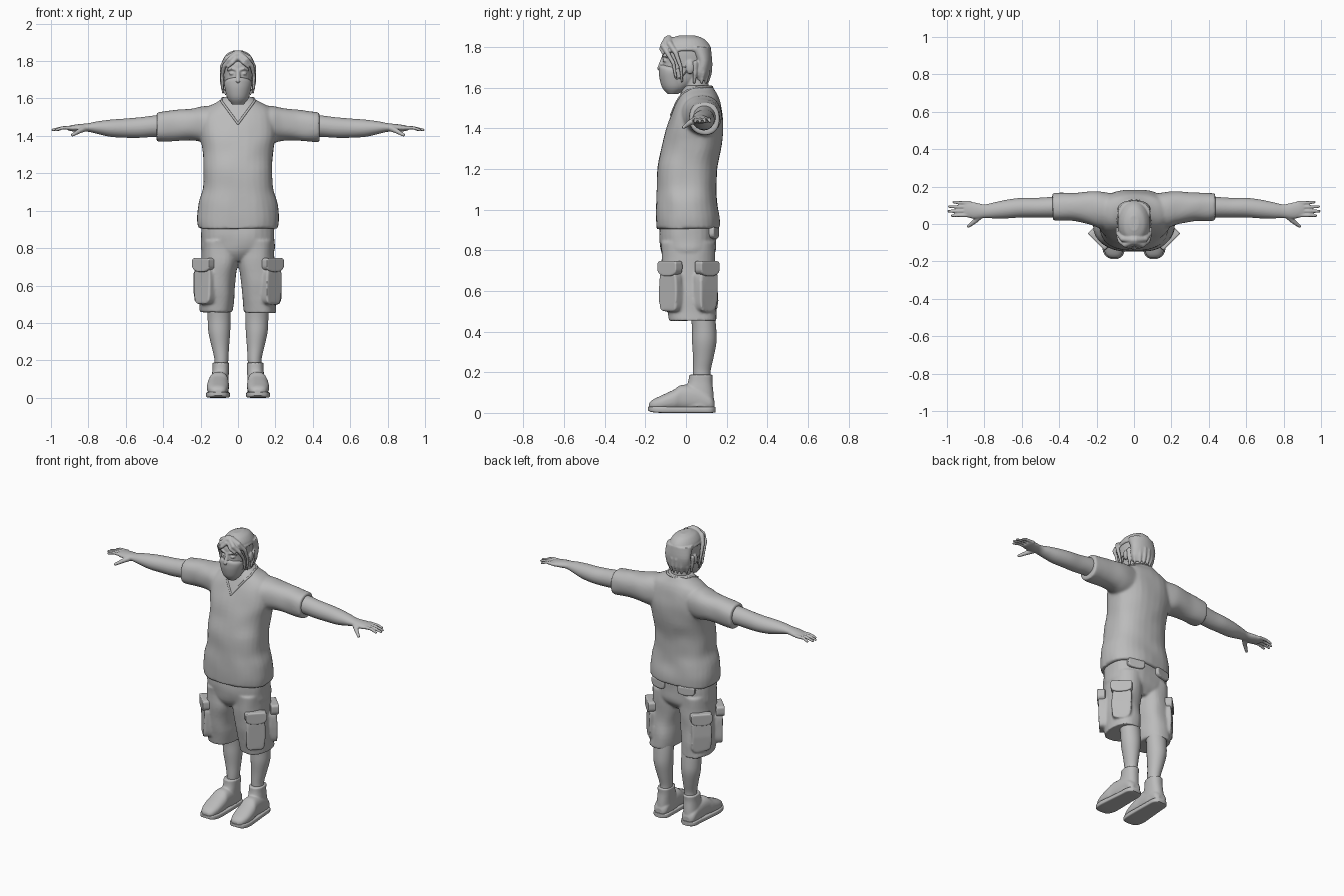
import bpy
import bmesh
import math
from mathutils import Matrix, Vector, noise

if "Cube" in bpy.data.objects:
    bpy.data.objects.remove(bpy.data.objects["Cube"], do_unlink=True)

GREY = (0.5, 0.5, 0.5, 1)
clay = bpy.data.materials.new("plain_grey")
clay.use_nodes = True
clay.diffuse_color = GREY
for node in clay.node_tree.nodes:
    if node.type == "BSDF_PRINCIPLED":
        node.inputs["Base Color"].default_value = GREY
        node.inputs["Roughness"].default_value = 0.8


def spline_rows(rows, steps=4):
    """Smoothly interpolate the section rows."""
    padded = [rows[0]] + list(rows) + [rows[-1]]
    result = []
    for p, q, r, s in zip(padded, padded[1:], padded[2:], padded[3:]):
        for k in range(steps):
            u = k / steps
            result.append([b + u / 2 * (c - a + u * (2 * a - 5 * b + 4 * c - d + u * (3 * (b - c) + d - a)))
                           for a, b, c, d in zip(p, q, r, s)])
    return result + [rows[-1]]


def loft(bm, axis, rows, power=2.0, sides=32):
    """Closed skin through sections given as position, low/high, low/high."""
    rings = []
    for t, a0, a1, b0, b1 in spline_rows(rows):
        ring = []
        for i in range(sides):
            angle = math.tau * i / sides
            c, s = math.cos(angle), math.sin(angle)
            a = (a0 + a1) / 2 + (a1 - a0) / 2 * math.copysign(abs(c) ** (2 / power), c)
            b = (b0 + b1) / 2 + (b1 - b0) / 2 * math.copysign(abs(s) ** (2 / power), s)
            ring.append(bm.verts.new({"x": (t, a, b), "y": (a, t, b), "z": (a, b, t)}[axis]))
        rings.append(ring)
    for low, high in zip(rings, rings[1:]):
        for i in range(sides):
            j = (i + 1) % sides
            bm.faces.new((low[i], low[j], high[j], high[i]))
    bm.faces.new(rings[0])
    bm.faces.new(rings[-1])


def ball(bm, centre, size):
    matrix = Matrix.Translation(centre) @ Matrix.Diagonal((*size, 1))
    bmesh.ops.create_uvsphere(bm, u_segments=16, v_segments=10, radius=1, matrix=matrix)


def strand(bm, points, r0, r1=None):
    """Round tapered tube through points."""
    r1 = r0 if r1 is None else r1
    points = [Vector(p) for p in points]
    radii = [r0 + (r1 - r0) * i / (len(points) - 1) for i in range(len(points))]
    for p, r in zip(points, radii):
        ball(bm, p, (r, r, r))
    for p, q, rp, rq in zip(points, points[1:], radii, radii[1:]):
        turn = (q - p).to_track_quat("Z", "Y").to_matrix().to_4x4()
        bmesh.ops.create_cone(bm, cap_ends=True, segments=12, radius1=rp, radius2=rq,
                              depth=(q - p).length, matrix=Matrix.Translation((p + q) / 2) @ turn)


def plate(bm, centre, normal, width, height, depth, flap=False):
    """Rounded patch facing along normal; a flap has a straight top."""
    out = Vector(normal).normalized()
    up = Vector((0, 0, 1))
    side = up.cross(out)
    loops = []
    for level in (-depth / 2, depth / 2):
        loop = []
        for i in range(32):
            c, s = math.cos(math.tau * i / 32), math.sin(math.tau * i / 32)
            power = 8 if flap and s > 0 else (2.6 if flap else 5)
            a = width / 2 * math.copysign(abs(c) ** (2 / power), c)
            b = height / 2 * math.copysign(abs(s) ** (2 / power), s)
            loop.append(bm.verts.new(Vector(centre) + side * a + up * b + out * level))
        loops.append(loop)
    for i in range(32):
        j = (i + 1) % 32
        bm.faces.new((loops[0][i], loops[0][j], loops[1][j], loops[1][i]))
    bm.faces.new(loops[0])
    bm.faces.new(loops[1])


def mirror(bm):
    copied = bmesh.ops.duplicate(bm, geom=bm.verts[:] + bm.edges[:] + bm.faces[:])["geom"]
    for v in copied:
        if isinstance(v, bmesh.types.BMVert):
            v.co.x = -v.co.x


def finish(bm, name, voxel=0, relax=0, flip=1, wrinkle=0):
    for v in bm.verts:
        v.co += noise.noise_vector(v.co * 9) * wrinkle
        v.co.x *= flip
    bmesh.ops.recalc_face_normals(bm, faces=bm.faces[:])
    mesh = bpy.data.meshes.new(name)
    bm.to_mesh(mesh)
    bm.free()
    mesh.materials.append(clay)
    obj = bpy.data.objects.new(name, mesh)
    bpy.context.collection.objects.link(obj)
    bpy.context.view_layer.objects.active = obj
    obj.select_set(True)
    bpy.ops.object.shade_smooth_by_angle(angle=math.radians(45))
    obj.select_set(False)
    if voxel:
        remesh = obj.modifiers.new("blend", "REMESH")
        remesh.mode = "VOXEL"
        remesh.voxel_size = voxel
        remesh.use_smooth_shade = True
        soften = obj.modifiers.new("soften", "SMOOTH")
        soften.iterations = relax
    return obj


# Shirt: sleeves mirrored, then the torso
bm = bmesh.new()
loft(bm, "x", [(.1, -.02, .16, 1.37, 1.56), (.18, -.02, .175, 1.365, 1.56), (.24, 0, .175, 1.375, 1.55),
               (.32, .015, .168, 1.375, 1.54), (.4, .015, .165, 1.37, 1.53), (.435, .02, .165, 1.37, 1.525)], 2.3)
mirror(bm)
loft(bm, "z", [(.905, -.215, .215, -.145, .165), (.96, -.22, .22, -.15, .165), (1.04, -.21, .21, -.15, .155),
               (1.12, -.19, .19, -.145, .15), (1.22, -.185, .185, -.14, .155), (1.32, -.19, .19, -.115, .175),
               (1.42, -.205, .205, -.09, .185), (1.5, -.2, .2, -.06, .175), (1.55, -.17, .17, -.035, .16),
               (1.585, -.11, .11, -.015, .14), (1.61, -.075, .075, 0, .125)], 2.4)
shirt = finish(bm, "shirt", .008, 6, wrinkle=.006)

# Collar band laid over the shirt front and round the neck
bpy.context.view_layer.update()
surface = shirt.evaluated_get(bpy.context.evaluated_depsgraph_get())
path = []
for i in range(-8, 9):
    x, z = .088 * i / 8, 1.465 + .12 * abs(i) / 8
    hit, spot, _, _ = surface.ray_cast(Vector((x, -1, z)), Vector((0, 1, 0)))
    if hit:
        path.append(spot)
for i in range(13):
    angle = math.pi * i / 12
    path.append((.082 * math.cos(angle), .06 + .068 * math.sin(angle), 1.603))
path.append(path[0])
bm = bmesh.new()
strand(bm, path, .006)
finish(bm, "collar")

# Shorts: legs with pocket bulges, then the hips
CORNERS = ((.18, -.075, -1), (.18, .1, 1))
bm = bmesh.new()
loft(bm, "z", [(.455, .032, .203, -.085, .15), (.55, .022, .203, -.1, .145), (.65, .012, .198, -.113, .14),
               (.74, 0, .195, -.12, .14), (.84, 0, .19, -.12, .14)], 2.4)
for x, y, way in CORNERS:
    plate(bm, (x, y, .6), (1, way, 0), .12, .2, .045)
mirror(bm)
loft(bm, "z", [(.73, -.1, .1, -.08, .1), (.78, -.19, .19, -.12, .14), (.85, -.197, .197, -.13, .148),
               (.94, -.197, .197, -.13, .15)], 2.4)
finish(bm, "shorts", .007, 5, wrinkle=.008)

bm = bmesh.new()
for x, y, way in CORNERS:
    plate(bm, (x + .004, y + .004 * way, .71), (1, way, 0), .13, .075, .05, flap=True)
plate(bm, (.1, .137, .885), (.25, 1, 0), .11, .06, .03, flap=True)
mirror(bm)
finish(bm, "pocket_flaps", .005, 3)

# Limbs and shoes, one side at a time
for side, flip in (("left", 1), ("right", -1)):
    bm = bmesh.new()
    loft(bm, "x", [(.36, .035, .15, 1.39, 1.515), (.44, .035, .145, 1.395, 1.51), (.52, .035, .14, 1.39, 1.5),
                   (.6, .035, .14, 1.39, 1.493), (.68, .03, .13, 1.395, 1.487), (.75, .03, .115, 1.41, 1.478),
                   (.8, .032, .105, 1.422, 1.468), (.85, .028, .115, 1.423, 1.463),
                   (.89, .035, .121, 1.425, 1.457), (.91, .045, .118, 1.43, 1.452)])
    for i, tip in enumerate((.972, .991, .988, .965)):
        y = .047 + .0225 * i
        strand(bm, [(.88, y, 1.443), (.935, y - .001, 1.444), (tip, y - .003 + .002 * i, 1.432)], .0105, .0075)
    strand(bm, [(.82, .045, 1.44), (.85, .015, 1.425), (.885, -.012, 1.405)], .017, .009)
    finish(bm, side + "_arm", .0045, 3, flip)

    bm = bmesh.new()
    loft(bm, "z", [(.15, .055, .13, .035, .125), (.2, .052, .125, .035, .12), (.27, .048, .14, .035, .135),
                   (.35, .042, .158, .03, .15), (.42, .04, .162, .03, .148), (.5, .04, .165, .02, .14)])
    finish(bm, side + "_lower_leg", flip=flip)

    bm = bmesh.new()
    loft(bm, "y", [(-.183, .085, .125, .02, .045), (-.165, .065, .15, .012, .064), (-.12, .052, .165, .01, .086),
                   (-.06, .048, .165, .01, .114), (-.02, .05, .157, .01, .138), (.06, .05, .15, .01, .13),
                   (.12, .055, .145, .01, .09), (.14, .075, .125, .015, .06)], 2.4)
    loft(bm, "z", [(.03, .05, .15, -.03, .14), (.1, .05, .142, -.01, .135), (.15, .048, .137, .01, .13),
                   (.188, .046, .137, .015, .132)], 2.3)
    finish(bm, side + "_shoe", .005, 5, flip)

    bm = bmesh.new()
    loft(bm, "y", [(-.186, .085, .125, .012, .03), (-.168, .06, .155, .004, .032), (-.12, .045, .17, 0, .032),
                   (-.04, .044, .165, 0, .03), (.06, .046, .156, 0, .03), (.12, .05, .15, 0, .03),
                   (.144, .075, .125, .002, .03)], 6)
    finish(bm, side + "_sole", flip=flip)

# Head with ears, eyes and nose
bm = bmesh.new()
ball(bm, (.079, .02, 1.7), (.013, .022, .034))
ball(bm, (.032, -.101, 1.733), (.016, .014, .008))
strand(bm, [(.014, -.113, 1.754), (.034, -.112, 1.76), (.058, -.095, 1.752)], .007, .005)
mirror(bm)
strand(bm, [(0, -.11, 1.75), (0, -.126, 1.695)], .01, .015)
loft(bm, "z", [(1.5, -.075, .075, .01, .125), (1.57, -.063, .063, -.005, .115), (1.67, -.058, .058, -.03, .105)])
loft(bm, "z", [(1.572, -.025, .025, -.085, -.03), (1.59, -.045, .045, -.103, 0), (1.63, -.062, .062, -.117, .06),
               (1.68, -.072, .072, -.12, .1), (1.73, -.078, .078, -.114, .115), (1.78, -.08, .08, -.115, .115),
               (1.82, -.07, .07, -.095, .105), (1.845, -.045, .045, -.06, .07)], 2.1)
finish(bm, "head", .0045, 3)

# Face mask with ear loops
bm = bmesh.new()
for z in (1.64, 1.69):
    strand(bm, [(.062, -.055, z), (.077, -.02, z + .01), (.084, .02, 1.705)], .003)
mirror(bm)
loft(bm, "z", [(1.568, -.03, .03, -.09, -.04), (1.6, -.056, .056, -.117, 0), (1.65, -.069, .069, -.131, 0),
               (1.685, -.073, .073, -.134, 0), (1.702, -.06, .06, -.134, -.02), (1.712, -.025, .025, -.132, -.08)])
finish(bm, "face_mask")

# Hair: swept locks and ridges mirrored, then crown and nape
bm = bmesh.new()
strand(bm, [(.008, -.095, 1.835), (.045, -.112, 1.808), (.075, -.092, 1.772), (.086, -.062, 1.72),
            (.083, -.05, 1.65)], .017, .007)
strand(bm, [(.008, -.085, 1.84), (.06, -.08, 1.815), (.086, -.05, 1.77), (.09, -.025, 1.7), (.08, -.02, 1.63)], .018, .006)
strand(bm, [(.01, -.108, 1.815), (.03, -.122, 1.79), (.056, -.113, 1.765)], .014, .006)
for lean in (.15, .5, .85, 1.2):
    ridge = []
    for i in range(10):
        t = math.radians(40 + 14 * i)
        ridge.append((.084 * math.sin(lean) * math.sin(t), .003 - .115 * math.cos(t),
                      1.755 + .094 * math.cos(lean) * math.sin(t)))
    strand(bm, ridge, .011, .009)
for x, y in ((.078, .045), (.07, .085), (.042, .108), (.014, .117)):
    strand(bm, [(x, y, 1.72), (x, y, 1.67), (x * .85, y * .9, 1.625)], .014, .007)
mirror(bm)
loft(bm, "z", [(1.785, -.085, .085, -.1, .122), (1.81, -.08, .08, -.108, .116), (1.84, -.058, .058, -.08, .088),
               (1.856, -.025, .025, -.035, .045)])
loft(bm, "z", [(1.635, -.06, .06, .04, .105), (1.67, -.08, .08, .03, .12), (1.73, -.088, .088, .04, .128),
               (1.8, -.086, .086, 0, .122)])
finish(bm, "hair", .005, 3)
